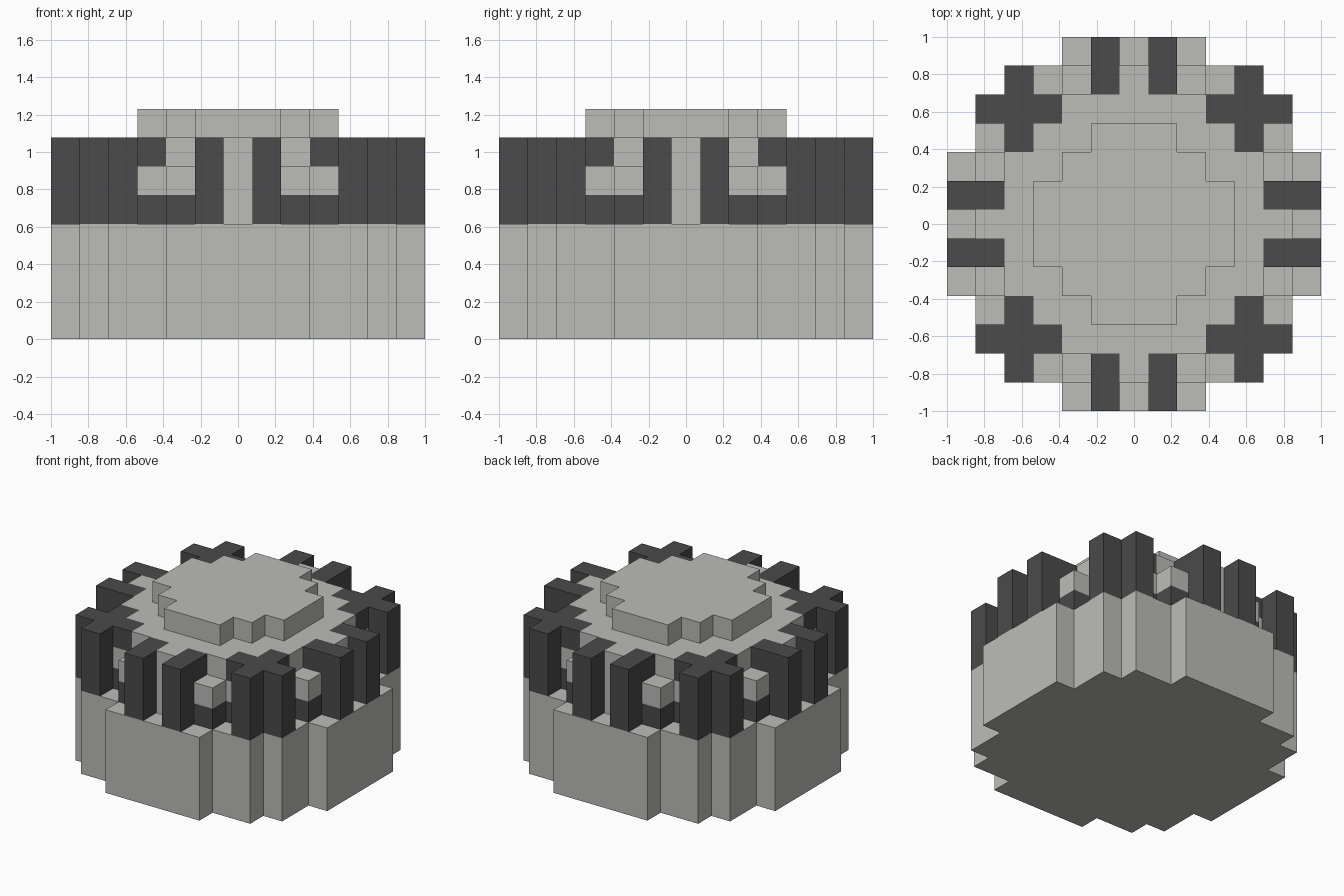
import bpy
import bmesh

UNIT = 2 / 13  # the whole model sits on a 13 x 13 block grid

cube = bpy.data.objects.get("Cube")
if cube:
    bpy.data.objects.remove(cube, do_unlink=True)


def make_material(name, rgb):
    mat = bpy.data.materials.new(name)
    mat.use_nodes = True
    mat.diffuse_color = (*rgb, 1)
    mat.node_tree.nodes["Principled BSDF"].inputs["Base Color"].default_value = (*rgb, 1)
    return mat


light = make_material("light grey", (0.503, 0.509, 0.479))
dark = make_material("dark grey", (0.069, 0.069, 0.069))


def turn(points, quarter):
    """Rotate an outline by quarter turns about z."""
    for _ in range(quarter):
        points = [(-y, x) for x, y in points]
    return points


def prisms(name, outlines, low, high, mat):
    """Extrude each outline from layer low to layer high, as one object."""
    bm = bmesh.new()
    for outline in outlines:
        verts = [bm.verts.new((x * UNIT, y * UNIT, low * UNIT)) for x, y in outline]
        face = bm.faces.new(verts)
        top = bmesh.ops.extrude_face_region(bm, geom=[face])["geom"]
        bmesh.ops.translate(bm, vec=(0, 0, (high - low) * UNIT),
                            verts=[v for v in top if isinstance(v, bmesh.types.BMVert)])
    bmesh.ops.recalc_face_normals(bm, faces=bm.faces)
    mesh = bpy.data.meshes.new(name)
    bm.to_mesh(mesh)
    bm.free()
    mesh.materials.append(mat)
    obj = bpy.data.objects.new(name, mesh)
    bpy.context.collection.objects.link(obj)
    return obj


def stepped_disc(name, corner, low, high, mat):
    """Blocky round slab whose stepped corner repeats on all four sides."""
    outline = [p for q in range(4) for p in turn(corner, q)]
    return prisms(name, [outline], low, high, mat)


def ring(name, outline, low, high, mat, mirrored=True):
    """Copies around the rim, optionally mirrored across the diagonal."""
    shapes = [outline]
    if mirrored:
        shapes.append([(y, x) for x, y in outline])
    return prisms(name, [turn(s, q) for s in shapes for q in range(4)], low, high, mat)


def rect(x0, y0, x1, y1):
    return [(x0, y0), (x1, y0), (x1, y1), (x0, y1)]


# Light body: base, inner core and raised cap
stepped_disc("base", [(6.5, 2.5), (5.5, 2.5), (5.5, 4.5), (4.5, 4.5),
                      (4.5, 5.5), (2.5, 5.5), (2.5, 6.5)], 0, 4, light)
stepped_disc("core", [(5.5, .5), (4.5, .5), (4.5, 2.5), (3.5, 2.5), (3.5, 3.5),
                      (2.5, 3.5), (2.5, 4.5), (.5, 4.5), (.5, 5.5)], 4, 7, light)
stepped_disc("cap", [(3.5, 1.5), (2.5, 1.5), (2.5, 2.5), (1.5, 2.5), (1.5, 3.5)],
             7, 8, light)

# Dark teeth: paired side teeth and corner teeth
ring("side_teeth", rect(.5, 4.5, 1.5, 6.5), 4, 7, dark)
ring("corner_teeth", [(3.5, 3.5), (5.5, 3.5), (5.5, 4.5), (4.5, 4.5),
                      (4.5, 5.5), (3.5, 5.5)], 4, 7, dark, mirrored=False)

# Inner arms of the corner teeth, with a light block in the middle
arm = rect(2.5, 3.5, 3.5, 4.5)
ring("arm_lower", arm, 4, 5, dark)
ring("arm_middle", arm, 5, 6, light)
ring("arm_upper", arm, 6, 7, dark)

# Small stepped blocks in the gaps between the teeth
gap = rect(1.5, 4.5, 2.5, 5.5)
ring("gap_block_lower", gap, 4, 5, dark)
ring("gap_block_upper", gap, 5, 6, light)
